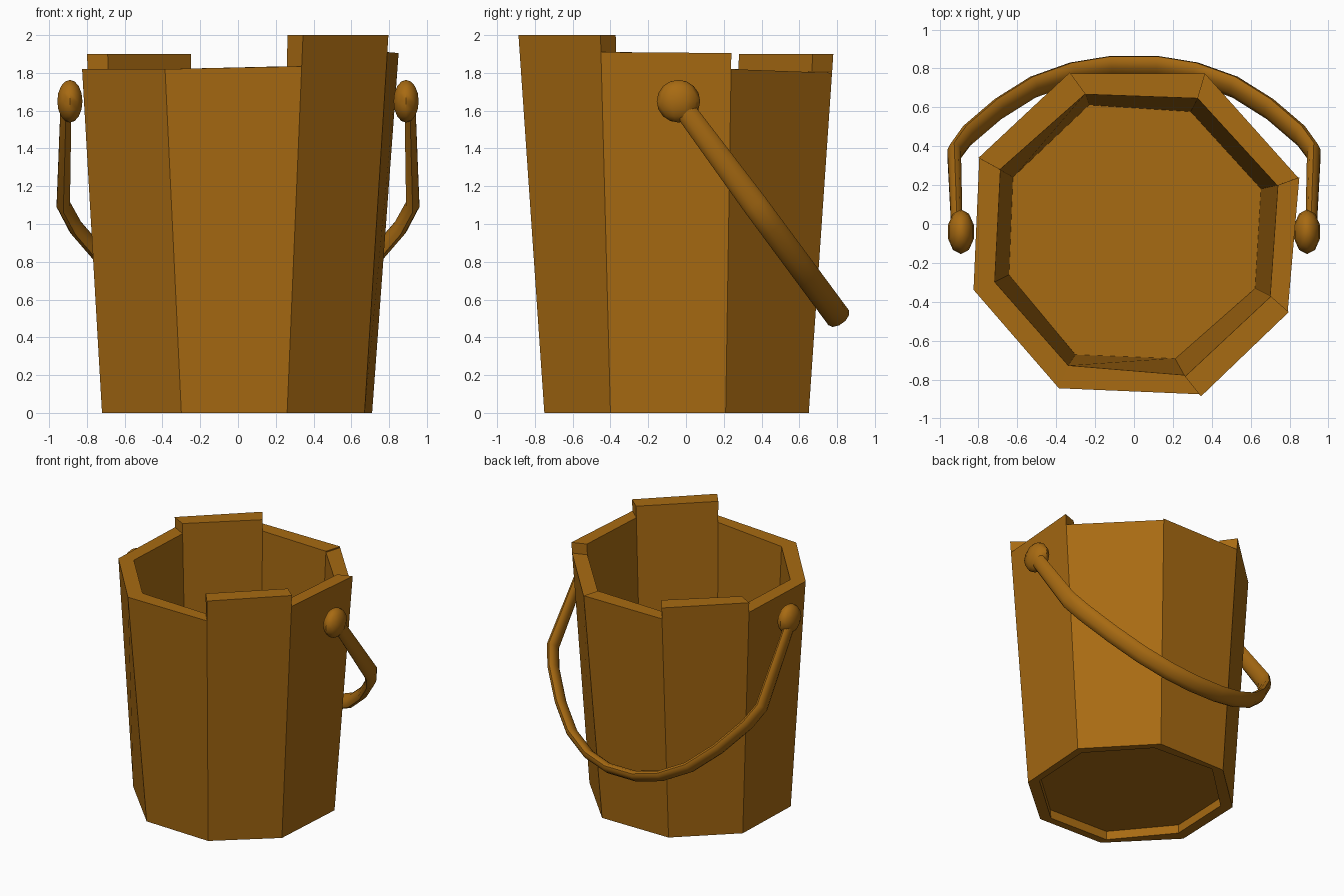
import bpy, bmesh
from math import sin, cos, tau, radians, atan2
from mathutils import Vector

if "Cube" in bpy.data.objects:
    bpy.data.objects.remove(bpy.data.objects["Cube"])

wood = bpy.data.materials.new("wood")
wood.diffuse_color = (0.39, 0.145, 0.006, 1)
wood.use_nodes = True
wood.node_tree.nodes["Principled BSDF"].inputs["Base Color"].default_value = wood.diffuse_color


def finish(name, bm, smooth=False):
    me = bpy.data.meshes.new(name)
    bm.to_mesh(me)
    bm.free()
    ob = bpy.data.objects.new(name, me)
    me.materials.append(wood)
    bpy.context.collection.objects.link(ob)
    if smooth:
        bpy.ops.object.select_all(action='DESELECT')
        ob.select_set(True)
        bpy.context.view_layer.objects.active = ob
        bpy.ops.object.shade_smooth_by_angle(angle=radians(50))
    return ob


# Octagon corners, counter-clockwise from front left, at z = 0 and z = 1.9
REF = 1.9
OUT_TOP = [(-.39, -.85), (.34, -.88), (.79, -.45), (.85, .24), (.37, .78), (-.33, .78), (-.80, .34), (-.83, -.34)]
OUT_LOW = [(-.30, -.73), (.26, -.75), (.67, -.40), (.71, .21), (.29, .65), (-.30, .65), (-.70, .28), (-.72, -.30)]
IN_TOP = [(-.34, -.73), (.26, -.78), (.70, -.37), (.74, .20), (.33, .65), (-.25, .67), (-.69, .28), (-.72, -.30)]
IN_LOW = [(-.30, -.67), (.21, -.69), (.62, -.33), (.65, .18), (.29, .575), (-.23, .61), (-.62, .24), (-.64, -.26)]
# Start and end height of each stave
HEIGHTS = [(1.82, 1.835), (2, 2), (1.91, 1.905), (1.82, 1.80), (1.81, 1.81), (1.9, 1.9), (1.82, 1.82), (1.82, 1.82)]


def outer(i, z):
    return Vector(OUT_LOW[i % 8]).lerp(Vector(OUT_TOP[i % 8]), z / REF).to_3d() + Vector((0, 0, z))


def inner(i, z):
    return Vector(IN_LOW[i % 8]).lerp(Vector(IN_TOP[i % 8]), z / REF).to_3d() + Vector((0, 0, z))


# Staves: outer, inner, top and bottom faces, plus the step between uneven neighbours
bm = bmesh.new()


def face(*pts):
    bm.faces.new([bm.verts.new(p) for p in pts])


for i, (a, b) in enumerate(HEIGHTS):
    j = i + 1
    face(outer(i, 0), outer(j, 0), outer(j, b), outer(i, a))
    face(inner(j, 0), inner(i, 0), inner(i, a), inner(j, b))
    face(outer(i, a), outer(j, b), inner(j, b), inner(i, a))
    face(outer(j, 0), outer(i, 0), inner(i, 0), inner(j, 0))
    prev = HEIGHTS[i - 1][1]
    if abs(prev - a) > .001:
        step = [outer(i, a), inner(i, a), inner(i, prev), outer(i, prev)]
        face(*step)
bmesh.ops.remove_doubles(bm, verts=bm.verts, dist=.0005)
finish("bucket_staves", bm)

# Recessed floor
bm = bmesh.new()
face(*[inner(i, .07) for i in range(8)])
finish("bucket_floor", bm)

# Hanging handle: half path as (x, distance from pivot), mirrored, swept with an oval
PIVOT = Vector((0, -.04, 1.65))
DOWN = Vector((0, .595, -.804))
NORMAL = Vector((0, .804, .595))
half = [(.91, 0), (.925, .68), (.86, .83), (.70, 1.06), (.52, 1.25), (.32, 1.37), (.12, 1.425)]
path = [PIVOT + Vector((x, 0, 0)) + DOWN * t for x, t in half + [(-x, t) for x, t in half[::-1]]]
SIDES = 10
bm = bmesh.new()
rings = []
for k, p in enumerate(path):
    tangent = (path[min(k + 1, len(path) - 1)] - path[max(k - 1, 0)]).normalized()
    side = tangent.cross(NORMAL)
    end = k in (0, len(path) - 1)
    w, t = (.055, .03) if end else (.067, .037)
    rings.append([bm.verts.new(p + NORMAL * w * cos(tau * s / SIDES) + side * t * sin(tau * s / SIDES))
                  for s in range(SIDES)])
for r, q in zip(rings, rings[1:]):
    for s in range(SIDES):
        n = (s + 1) % SIDES
        bm.faces.new((r[s], r[n], q[n], q[s]))
bm.faces.new(rings[0])
bm.faces.new(rings[-1])
bmesh.ops.recalc_face_normals(bm, faces=bm.faces)
finish("handle", bm, True)

# Pivot knobs
for side, x in (("left", -.89), ("right", .89)):
    bm = bmesh.new()
    bmesh.ops.create_uvsphere(bm, u_segments=10, v_segments=8, radius=1)
    for v in bm.verts:
        v.co = Vector((x + v.co.x * .07, -.04 + v.co.y * .115, 1.65 + v.co.z * .113))
    finish(side + "_knob", bm, True)
